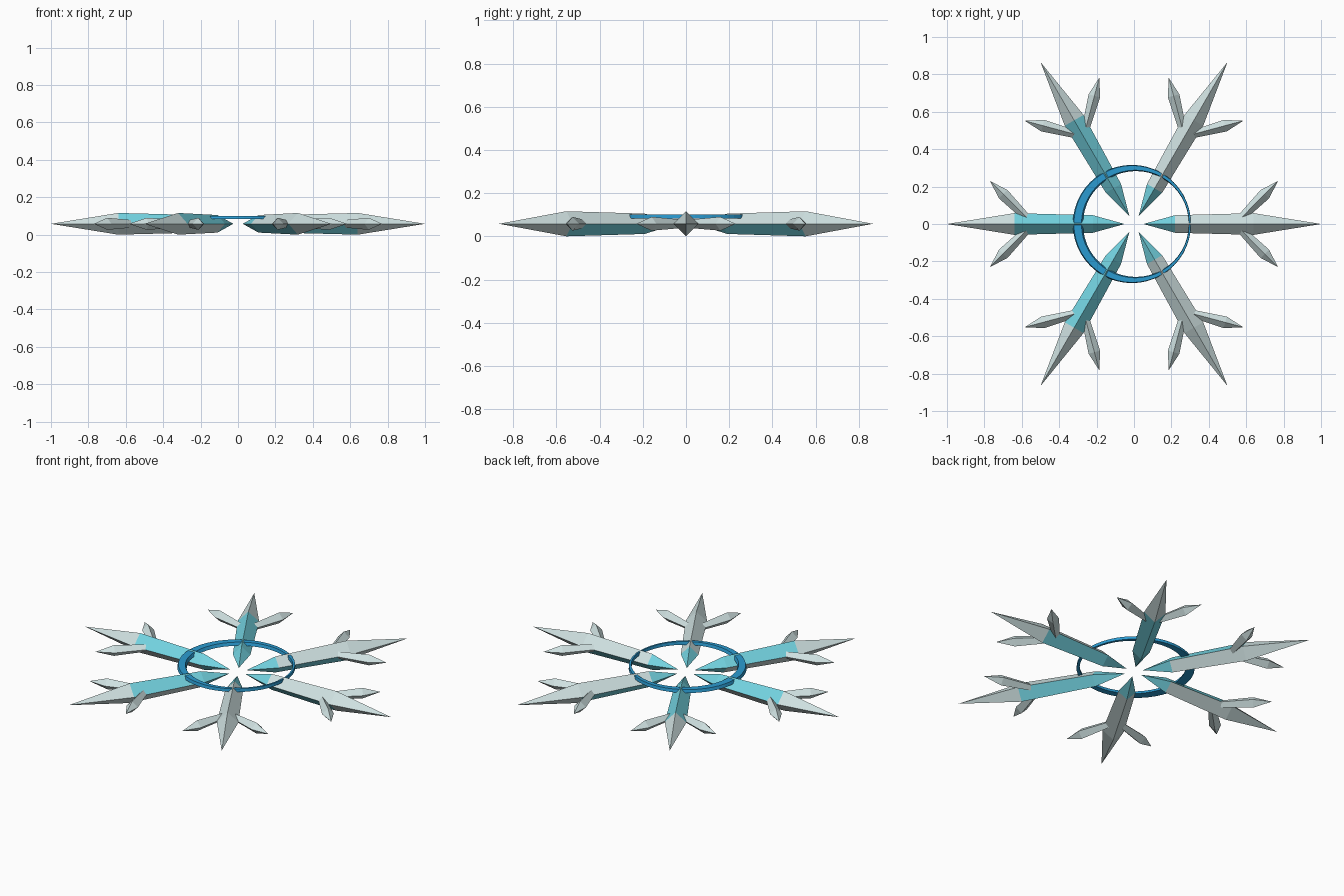
import bpy, bmesh, math
from mathutils import Matrix, Vector

if "Cube" in bpy.data.objects:
    bpy.data.objects.remove(bpy.data.objects["Cube"])

ZC = 0.058  # mid height of the flake


def mat(name, rgb):
    m = bpy.data.materials.new(name)
    m.diffuse_color = (*rgb, 1)
    m.use_nodes = True
    m.node_tree.nodes["Principled BSDF"].inputs["Base Color"].default_value = m.diffuse_color
    return m


PALE = mat("pale frost", (0.63, 0.76, 0.76))
CYAN = mat("ice cyan", (0.175, 0.66, 0.76))
BLUE = mat("deep blue", (0.024, 0.33, 0.64))


def make(name, bm, mats):
    bmesh.ops.recalc_face_normals(bm, faces=bm.faces)
    me = bpy.data.meshes.new(name)
    bm.to_mesh(me)
    bm.free()
    for m in mats:
        me.materials.append(m)
    ob = bpy.data.objects.new(name, me)
    bpy.context.collection.objects.link(ob)
    return ob


def crystal(name, profile, mats, matrix, cyan_top=0, cyan_bottom=0):
    """Four-sided diamond shard along +x; profile = (distance, half size)."""
    bm = bmesh.new()
    rings = []
    for d, r in profile:
        if r == 0:
            rings.append([bm.verts.new((d, 0, 0))] * 4)
        else:
            rings.append([bm.verts.new((d, r * math.cos(k * math.pi / 2), r * math.sin(k * math.pi / 2)))
                          for k in range(4)])
    for a, b in zip(rings, rings[1:]):
        for k in range(4):
            vs = list(dict.fromkeys((a[k], a[(k + 1) % 4], b[(k + 1) % 4], b[k])))
            f = bm.faces.new(vs)
            # inner stretch of the arm is tinted, differently above and below
            c = f.calc_center_median()
            f.material_index = 1 if c.x < (cyan_top if c.z > 0 else cyan_bottom) else 0
    if profile[0][1] > 0:
        bm.faces.new(rings[0])
    bm.transform(matrix)
    return make(name, bm, mats)


# Arms with a pair of side prongs each
for i in range(6):
    turn = Matrix.Translation((0, 0, ZC)) @ Matrix.Rotation(i * math.pi / 3, 4, 'Z')
    left = i in (2, 3, 4)
    long_tint, short_tint = 0.5, 0.2
    crystal(f"arm_{i}", [(0.05, 0), (0.22, 0.047), (0.64, 0.058), (1.0, 0)], [PALE, CYAN], turn,
            long_tint if left else short_tint, short_tint if left else long_tint)
    for s, side in ((1, "left"), (-1, "right")):
        place = turn @ Matrix.Translation((0.565, s * 0.025, 0)) @ Matrix.Rotation(s * math.radians(45), 4, 'Z')
        crystal(f"prong_{i}_{side}", [(0, 0.02), (0.19, 0.032), (0.29, 0)], [PALE], place)

# Ring: crescent-like band, wide on the left and thin on the right, pierced by the arm ridges
bm = bmesh.new()
N = 48
loops = []
for k in range(N):
    a = 2 * math.pi * k / N
    d = Vector((math.cos(a), math.sin(a), 0))
    outer = Vector((-0.011, 0, 0)) + d * 0.316
    inner = Vector((0.010, 0, 0)) + d * 0.283
    section = ((0, 0.083), (1, 0.083), (0.9, 0.101), (0.15, 0.101))
    loops.append([bm.verts.new(inner.lerp(outer, t) + Vector((0, 0, z))) for t, z in section])
for k in range(N):
    p, q = loops[k], loops[(k + 1) % N]
    for j in range(4):
        bm.faces.new((p[j], p[(j + 1) % 4], q[(j + 1) % 4], q[j]))
make("ring", bm, [BLUE])
